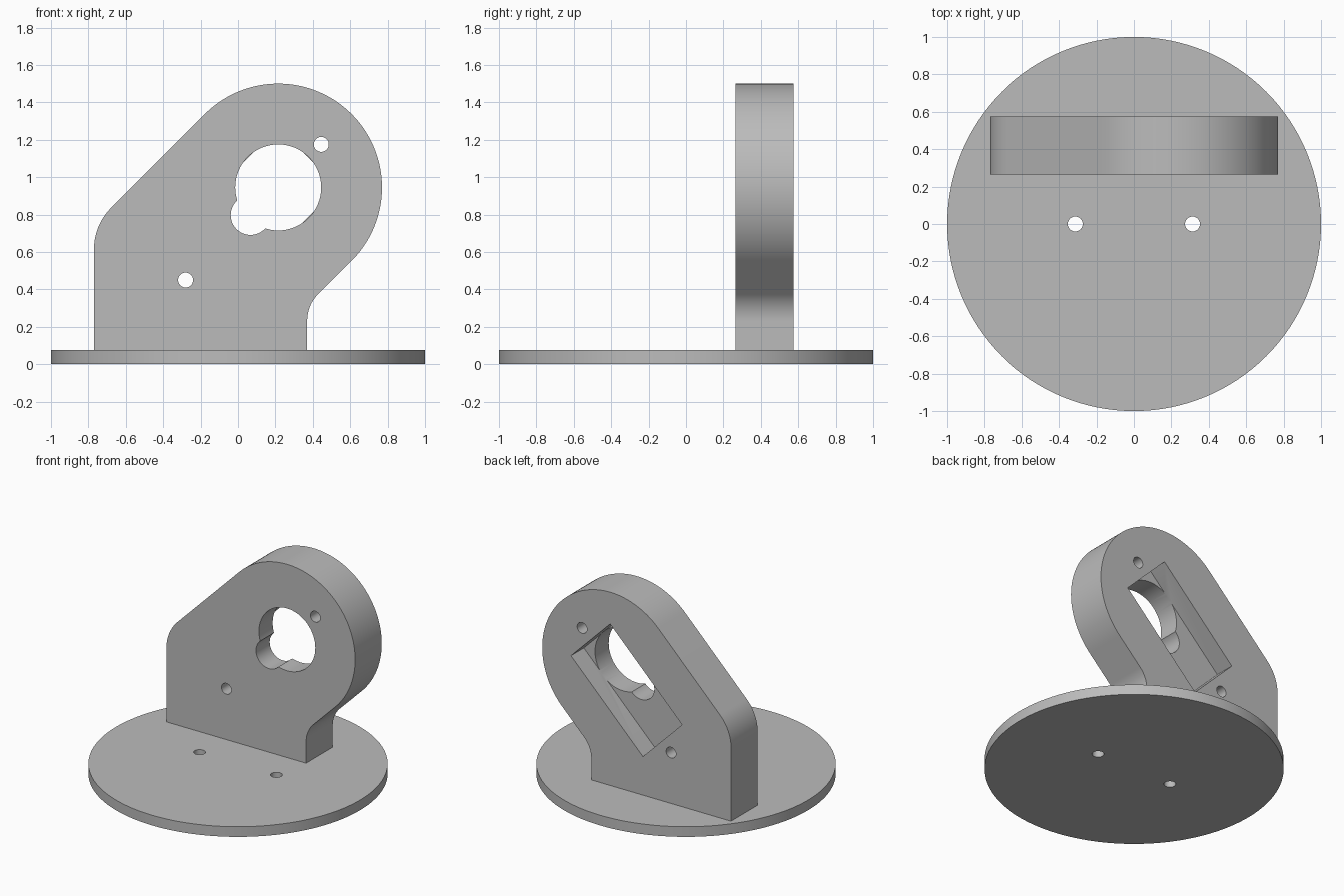
import bpy, bmesh, math
from mathutils import Vector

if "Cube" in bpy.data.objects:
    bpy.data.objects.remove(bpy.data.objects["Cube"], do_unlink=True)

# Single grey plastic
GREY = (0.5, 0.5, 0.5, 1)
grey = bpy.data.materials.new("grey plastic")
grey.use_nodes = True
grey.diffuse_color = GREY
grey.node_tree.nodes["Principled BSDF"].inputs["Base Color"].default_value = GREY


def arc(cx, cz, r, start, end, steps):
    """Points on an arc, angles in degrees."""
    angles = [math.radians(start + (end - start) * i / steps) for i in range(steps + 1)]
    return [(cx + r * math.cos(a), cz + r * math.sin(a)) for a in angles]


def circle(cx, cz, r, steps=64):
    return arc(cx, cz, r, 0, 360, steps)[:-1]


def prism(name, outline, low, high, axis="Y"):
    """Extrude a 2D outline along Y (outline in x,z) or Z (outline in x,y)."""
    def place(p, d):
        return (p[0], d, p[1]) if axis == "Y" else (p[0], p[1], d)
    bm = bmesh.new()
    face = bm.faces.new([bm.verts.new(place(p, low)) for p in outline])
    grown = bmesh.ops.extrude_face_region(bm, geom=[face])["geom"]
    shift = Vector(place((0, 0), high - low))
    bmesh.ops.translate(bm, vec=shift, verts=[v for v in grown if isinstance(v, bmesh.types.BMVert)])
    bmesh.ops.recalc_face_normals(bm, faces=bm.faces)
    mesh = bpy.data.meshes.new(name)
    bm.to_mesh(mesh)
    bm.free()
    mesh.materials.append(grey)
    obj = bpy.data.objects.new(name, mesh)
    bpy.context.collection.objects.link(obj)
    return obj


def activate(obj):
    bpy.ops.object.select_all(action="DESELECT")
    obj.select_set(True)
    bpy.context.view_layer.objects.active = obj


def cut(obj, outline, low, high, axis="Y"):
    """Remove a prism from an object."""
    cutter = prism("cutter", outline, low, high, axis)
    cutter.hide_render = True
    activate(obj)
    mod = obj.modifiers.new("cut", "BOOLEAN")
    mod.operation = "DIFFERENCE"
    mod.solver = "EXACT"
    mod.object = cutter
    bpy.ops.object.modifier_apply(modifier=mod.name)
    bpy.data.objects.remove(cutter, do_unlink=True)


# Round base with two screw holes
base = prism("base_disc", circle(0, 0, 1, 128), 0, 0.075, "Z")
for side in (-1, 1):
    cut(base, circle(side * 0.313, 0, 0.04, 32), -0.1, 0.2, "Z")

# Upright plate: rounded head leaning over to the left, filleted foot
FRONT, BACK = 0.265, 0.575
HEAD = (0.215, 0.945)
outline = [(-0.77, 0.07), (0.37, 0.07)]
outline += arc(0.57, 0.233, 0.2, 180, 135, 16)
outline += arc(*HEAD, 0.555, -45, 135, 72)
outline += arc(-0.46, 0.616, 0.31, 135, 180, 16)
plate = prism("upright_plate", outline, FRONT, BACK)

# Slanted motor pocket in the back, centred between the mounting screws
MID = Vector((0.0825, 0.8125))
along = Vector((1, 1)).normalized()
across = Vector((-1, 1)).normalized()
pocket = [MID + along * (0.415 * a) + across * (0.226 * b)
          for a, b in ((-1, -1), (1, -1), (1, 1), (-1, 1))]
FLOOR = BACK - 0.15
cut(plate, pocket, FLOOR, BACK + 0.1)

# Shaft opening and gear notch through the pocket floor
cut(plate, circle(*HEAD, 0.23), FRONT - 0.1, FLOOR + 0.002)
cut(plate, circle(0.067, 0.797, 0.106, 48), FRONT - 0.1, FLOOR + 0.003)

# Mounting screw holes at both ends of the pocket
for side in (-1, 1):
    centre = MID + along * (0.513 * side)
    cut(plate, circle(*centre, 0.04, 32), FRONT - 0.1, BACK + 0.1)

# Smooth the curved walls, keep edges crisp
for obj in (base, plate):
    activate(obj)
    bpy.ops.object.shade_smooth_by_angle(angle=math.radians(30))
